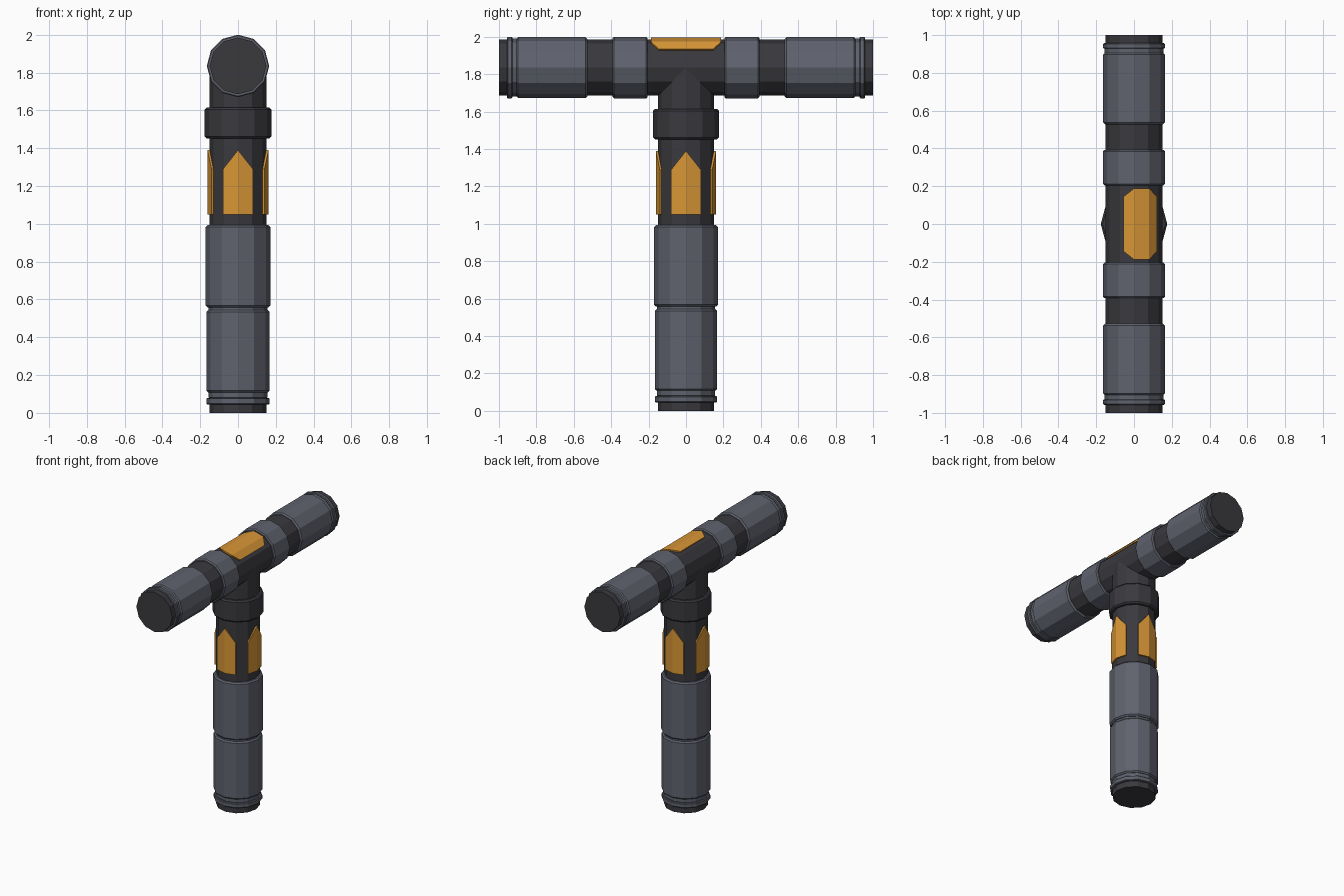
import bpy, bmesh, math
from mathutils import Matrix, Vector

if "Cube" in bpy.data.objects:
    bpy.data.objects.remove(bpy.data.objects["Cube"])

SIDES = 12
BAR_Z = 1.835


def material(name, rgb):
    m = bpy.data.materials.new(name)
    m.diffuse_color = (*rgb, 1)
    m.use_nodes = True
    m.node_tree.nodes["Principled BSDF"].inputs["Base Color"].default_value = m.diffuse_color
    return m


GREY = material("slate grey", (0.115, 0.123, 0.155))
DARK = material("charcoal", (0.042, 0.041, 0.048))
AMBER = material("amber", (0.68, 0.30, 0.036))

STEM = Matrix.Identity(4)
BAR = Matrix.Translation((0, 0, BAR_Z)) @ Matrix.Rotation(-math.pi / 2, 4, 'X')


def finish(bm, name, mat, frame):
    bm.transform(frame)
    me = bpy.data.meshes.new(name)
    bm.to_mesh(me)
    bm.free()
    me.materials.append(mat)
    ob = bpy.data.objects.new(name, me)
    bpy.context.collection.objects.link(ob)
    return ob


def lathe(name, profile, mat, frame, capped=False):
    """Revolve (radius, height) points, listed upward, into a 12-sided body."""
    bm = bmesh.new()
    rings = []
    for r, h in profile:
        rings.append([bm.verts.new((r * math.cos(2 * math.pi * j / SIDES),
                                    r * math.sin(2 * math.pi * j / SIDES), h))
                      for j in range(SIDES)])
    for a, b in zip(rings, rings[1:]):
        for j in range(SIDES):
            k = (j + 1) % SIDES
            bm.faces.new((a[j], a[k], b[k], b[j]))
    if capped:
        bm.faces.new(rings[0][::-1])
        bm.faces.new(rings[-1])
    return finish(bm, name, mat, frame)


def sleeve(name, lo, hi, r, mat, frame, c=0.01):
    """Chamfered band around a core tube."""
    lathe(name, [(0.146, lo), (r - c, lo), (r, lo + c),
                 (r, hi - c), (r - c, hi), (0.146, hi)], mat, frame)


def panel(name, columns, start, frame, r=0.161, depth=0.016):
    """Raised plate hugging the facets; columns are (facet position, low, high)."""
    def corner(i, rad):
        a = start + i * 2 * math.pi / SIDES
        return Vector((rad * math.cos(a), rad * math.sin(a), 0))

    def on_facet(t, rad, h):
        i = math.floor(t)
        return corner(i, rad).lerp(corner(i + 1, rad), t - i) + Vector((0, 0, h))

    bm = bmesh.new()
    cols = [[bm.verts.new(on_facet(t, rad, h))
             for rad, h in ((r, lo), (r, hi), (r - depth, hi), (r - depth, lo))]
            for t, lo, hi in columns]
    for a, b in zip(cols, cols[1:]):
        for k in range(4):
            n = (k + 1) % 4
            bm.faces.new((a[k], b[k], b[n], a[n]))
    bm.faces.new(cols[0])
    bm.faces.new(cols[-1][::-1])
    bmesh.ops.recalc_face_normals(bm, faces=bm.faces)
    finish(bm, name, AMBER, frame)


# Core tubes
lathe("stem_core", [(0.15, 0), (0.15, BAR_Z)], DARK, STEM, True)
lathe("crossbar_core", [(0.15, -1), (0.15, 1)], DARK, BAR, True)

# Stem grip, end ring and collar
sleeve("stem_end_ring", 0.045, 0.08, 0.167, GREY, STEM, 0.005)
sleeve("stem_end_neck", 0.08, 0.112, 0.155, GREY, STEM, 0.002)
sleeve("lower_grip", 0.108, 0.544, 0.167, GREY, STEM)
sleeve("grip_groove", 0.54, 0.565, 0.156, GREY, STEM, 0.002)
sleeve("upper_grip", 0.558, 0.993, 0.171, GREY, STEM)
sleeve("collar", 1.452, 1.614, 0.176, DARK, STEM)

# Crossbar sleeves, mirrored to both ends
for side, s in (("front", -1), ("back", 1)):
    for part, a, b, r, c in (("inner_band", 0.205, 0.392, 0.165, 0.008),
                             ("bar_grip", 0.527, 0.907, 0.163, 0.01),
                             ("bar_neck", 0.903, 0.93, 0.155, 0.002),
                             ("bar_end_ring", 0.928, 0.957, 0.165, 0.005)):
        lo, hi = sorted((s * a, s * b))
        sleeve(f"{part}_{side}", lo, hi, r, GREY, BAR, c)

# Pointed amber panels on four sides of the stem
for i, side in enumerate(("right", "back", "left", "front")):
    panel(f"stem_panel_{side}",
          [(-0.98, 1.05, 1.29), (0, 1.05, 1.39), (0.98, 1.05, 1.29)],
          i * math.pi / 2, STEM)

# Clipped-corner amber panel on top of the crossbar
panel("top_panel", [(-0.69, -0.145, 0.145), (0, -0.188, 0.188),
                    (1, -0.188, 0.188), (1.69, -0.145, 0.145)],
      -math.pi / 2, BAR)
